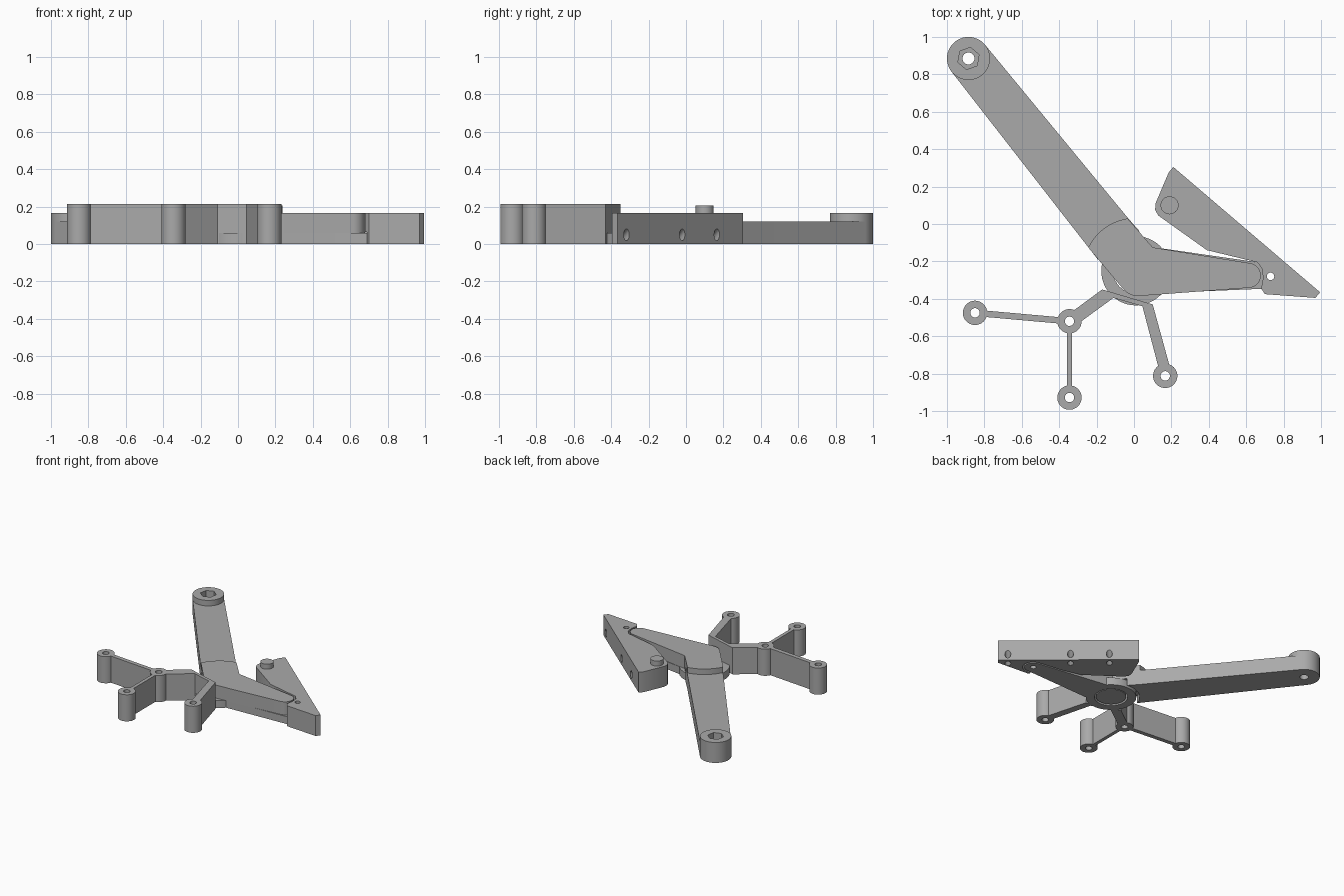
import bpy, bmesh
from math import cos, sin, radians, pi
from mathutils import Vector

cube = bpy.data.objects.get("Cube")
if cube:
    bpy.data.objects.remove(cube, do_unlink=True)

grey = bpy.data.materials.new("plain_grey")
grey.use_nodes = True
grey.diffuse_color = (0.4, 0.4, 0.4, 1)
grey.node_tree.nodes["Principled BSDF"].inputs["Base Color"].default_value = (0.4, 0.4, 0.4, 1)


def arc(centre, r, a0, a1, n=24):
    angles = [radians(a0 + (a1 - a0) * i / n) for i in range(n + 1)]
    return [(centre[0] + r * cos(a), centre[1] + r * sin(a)) for a in angles]


def circle(centre, r, n=48, turn=0):
    return arc(centre, r, turn, turn + 360, n)[:-1]


def prism(name, outline, z0, z1):
    """Extrude a plan outline between two heights."""
    bm = bmesh.new()
    face = bm.faces.new([bm.verts.new((x, y, z0)) for x, y in outline])
    out = bmesh.ops.extrude_face_region(bm, geom=[face])
    top = [v for v in out["geom"] if isinstance(v, bmesh.types.BMVert)]
    bmesh.ops.translate(bm, verts=top, vec=(0, 0, z1 - z0))
    bmesh.ops.recalc_face_normals(bm, faces=bm.faces)
    mesh = bpy.data.meshes.new(name)
    bm.to_mesh(mesh)
    bm.free()
    mesh.materials.append(grey)
    obj = bpy.data.objects.new(name, mesh)
    bpy.context.collection.objects.link(obj)
    return obj


def bore(start, direction, r, length):
    """Cutter cylinder centred on start, along direction."""
    obj = prism("bore_cutter", circle((0, 0), r, 32), -length / 2, length / 2)
    obj.rotation_euler = Vector(direction).to_track_quat("Z", "Y").to_euler()
    obj.location = start
    return obj


def cut(obj, *cutters):
    bpy.context.view_layer.update()
    for cutter in cutters:
        cutter.hide_render = True
        mod = obj.modifiers.new("cut", "BOOLEAN")
        mod.operation = "DIFFERENCE"
        mod.solver = "EXACT"
        mod.object = cutter
        bpy.context.view_layer.objects.active = obj
        bpy.ops.object.modifier_apply(modifier=mod.name)
        bpy.data.objects.remove(cutter, do_unlink=True)
    return obj


def hole(centre, r, z0=-0.1, z1=0.4, n=32, turn=0):
    return prism("hole_cutter", circle(centre, r, n, turn), z0, z1)


hub = (0.01, -0.25)
pivot = (0.73, -0.28)
arm_end = (-0.885, 0.885)
parts = []

# Long arm, ending in a concave arc around the hub
arm = prism("long_arm", [(-0.973, 0.811), (-0.24, -0.13)] + arc(hub, 0.21, 164, 84)
            + [(-0.035, 0.035), (-0.797, 0.959)], 0, 0.12)
cut(arm, hole(arm_end, 0.1))
parts.append(arm)

# Arm end boss with hexagonal nut pocket
boss = prism("arm_end_boss", circle(arm_end, 0.115), 0, 0.165)
cut(boss, hole(arm_end, 0.032), hole(arm_end, 0.06, 0.11, 0.3, 6, 20))
parts.append(boss)

# Raised lever with rounded tip
lever = prism("lever", arc(hub, 0.283, 154, 99) + [(0.1, -0.125)]
              + arc((0.612, -0.275), 0.066, 80, -86)
              + arc((0.02, -0.285), 0.1, -86, -142, 8), 0.06, 0.165)
parts.append(lever)

# Hub pin, visible from beneath as a ring
parts.append(prism("hub_pin", circle(hub, 0.11), 0.004, 0.1))

# Lower link: disc tapering to the pivot eye
def link_outline(grow):
    return (arc(hub, 0.185 + grow, 40, 320, 48)
            + arc(pivot, 0.065 + grow, -95, 80))

link = prism("lower_link", link_outline(0), 0, 0.06)
cut(link, hole(hub, 0.122), hole(pivot, 0.022))
parts.append(link)

# Wedge plate with relief around the lever tip
wedge = prism("wedge_plate", [
    (0.21, 0.305), (0.995, -0.365), (0.97, -0.395), (0.7, -0.375),
    (0.68, -0.345), (0.69, -0.29), (0.685, -0.24), (0.66, -0.205),
    (0.39, -0.14), (0.13, 0.045), (0.113, 0.075), (0.115, 0.11),
    (0.185, 0.275)], 0, 0.165)
cutters = [prism("link_pocket", link_outline(0.012), -0.1, 0.065), hole(pivot, 0.02)]
# Slanted bores from the long side face down to the underside
for y in (-0.318, -0.02, 0.165):
    x = 0.21 + (0.305 - y) * 0.785 / 0.67
    cutters.append(bore((x - 0.016, y - 0.019, 0.025), (0.65, 0.76, 1), 0.022, 0.2))
cut(wedge, *cutters)
parts.append(wedge)
parts.append(prism("wedge_stud", circle((0.19, 0.1), 0.048), 0.1, 0.205))

# Branching bracket
height = 0.215
posts = {"outer": (-0.85, -0.475), "middle": (-0.345, -0.52),
         "front": (-0.345, -0.928), "left": (0.167, -0.812)}
for name, spot in posts.items():
    post = prism(name + "_post", circle(spot, 0.065), 0, height)
    parts.append(cut(post, hole(spot, 0.025)))

parts.append(prism("bracket_web", [
    (-0.17, -0.35), (0.1, -0.43), (0.192, -0.765), (0.133, -0.775),
    (0.045, -0.44), (-0.11, -0.395), (-0.295, -0.53), (-0.33, -0.468)], 0, height))


def strut(name, a, b, width):
    a, b = Vector(a), Vector(b)
    along = (b - a).normalized()
    side = Vector((-along.y, along.x)) * width / 2
    a, b = a + along * 0.05, b - along * 0.05
    parts.append(prism(name, [a + side, b + side, b - side, a - side], 0, height))


strut("outer_strut", posts["outer"], posts["middle"], 0.034)
strut("front_strut", posts["front"], posts["middle"], 0.028)

# Smooth round walls, keep hard edges
bpy.ops.object.select_all(action="DESELECT")
for part in parts:
    part.select_set(True)
bpy.context.view_layer.objects.active = parts[0]
bpy.ops.object.shade_smooth_by_angle(angle=radians(30))
